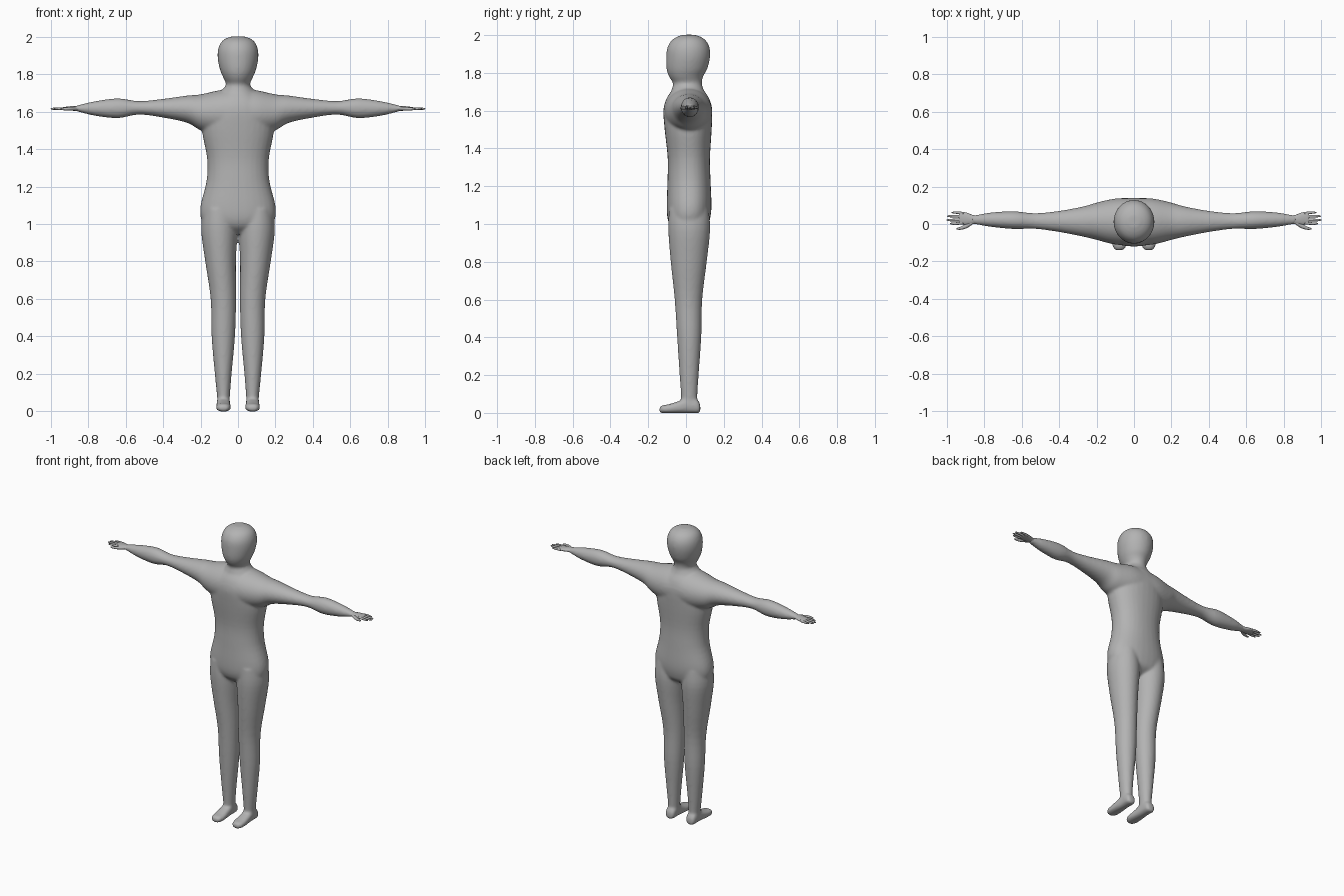
import bpy, bmesh, math

skin = bpy.data.materials.new("plain grey")
skin.diffuse_color = (0.45, 0.45, 0.45, 1)


def spline(rows, steps):
    """Catmull-Rom through rows of numbers."""
    out = []
    for i in range(len(rows) - 1):
        p0, p1 = rows[max(i - 1, 0)], rows[i]
        p2, p3 = rows[i + 1], rows[min(i + 2, len(rows) - 1)]
        for k in range(steps):
            t = k / steps
            out.append([b + 0.5 * t * (c - a + t * (2*a - 5*b + 4*c - d + t * (3*(b - c) + d - a)))
                        for a, b, c, d in zip(p0, p1, p2, p3)])
    return out + [list(rows[-1])]


def loft(bm, axis, rows, side=1, power=2.0, n=32, steps=4):
    """Rows are (position on axis, a_min, a_max, b_min, b_max); a and b are the other two axes."""
    others = [i for i in range(3) if i != axis]
    rings = []
    for p, a0, a1, b0, b1 in spline(rows, steps):
        ring = []
        for k in range(n):
            c, s = math.cos(2*math.pi*k/n), math.sin(2*math.pi*k/n)
            co = [0, 0, 0]
            co[axis] = p
            co[others[0]] = (a0+a1)/2 + (a1-a0)/2 * math.copysign(abs(c)**(2/power), c)
            co[others[1]] = (b0+b1)/2 + (b1-b0)/2 * math.copysign(abs(s)**(2/power), s)
            co[0] *= side
            ring.append(bm.verts.new(co))
        rings.append(ring)
    for r, q in zip(rings, rings[1:]):
        for k in range(n):
            j = (k + 1) % n
            bm.faces.new((r[k], r[j], q[j], q[k]))
    bm.faces.new(rings[0])
    bm.faces.new(rings[-1])


def finish(bm, name):
    bmesh.ops.recalc_face_normals(bm, faces=bm.faces)
    me = bpy.data.meshes.new(name)
    bm.to_mesh(me)
    bm.free()
    me.materials.append(skin)
    ob = bpy.data.objects.new(name, me)
    bpy.context.collection.objects.link(ob)
    return ob


body = bmesh.new()

# torso
loft(body, 2, [(.95, -.10, .10, -.04, .06), (.985, -.17, .17, -.08, .11), (1.03, -.198, .198, -.098, .128),
               (1.1, -.2, .2, -.102, .135), (1.23, -.168, .168, -.098, .13), (1.35, -.165, .165, -.097, .127),
               (1.5, -.192, .192, -.113, .136), (1.6, -.18, .18, -.12, .139), (1.66, -.14, .14, -.105, .125),
               (1.7, -.09, .09, -.08, .1)], power=2.2)

# neck and head
loft(body, 2, [(1.67, -.125, .125, -.09, .115), (1.715, -.085, .085, -.075, .092), (1.745, -.064, .064, -.069, .084),
               (1.78, -.078, .078, -.09, .09), (1.82, -.095, .095, -.103, .112), (1.88, -.108, .108, -.105, .127),
               (1.93, -.107, .107, -.1, .126), (1.968, -.092, .092, -.08, .108), (1.99, -.066, .066, -.05, .08),
               (2.002, -.03, .03, -.015, .045)])

for s in (1, -1):
    # arm, running into the chest
    loft(body, 0, [(0, -.115, .139, 1.47, 1.725), (.1, -.11, .136, 1.475, 1.714), (.2, -.085, .114, 1.5, 1.692),
                   (.27, -.068, .094, 1.54, 1.686), (.4, -.043, .07, 1.568, 1.668), (.53, -.026, .058, 1.584, 1.656),
                   (.64, -.027, .068, 1.565, 1.671), (.76, -.016, .062, 1.577, 1.656), (.84, -.003, .049, 1.596, 1.638),
                   (.865, 0, .048, 1.602, 1.632)], side=s)
    # leg
    loft(body, 2, [(1.08, .02, .185, -.09, .12), (.97, .004, .197, -.094, .128), (.8, .011, .175, -.081, .11),
                   (.6, .01, .146, -.06, .086), (.4, .016, .141, -.047, .081), (.2, .034, .124, -.034, .067),
                   (.08, .043, .112, -.026, .06), (.02, .045, .11, -.026, .06)], side=s)
    # foot
    loft(body, 1, [(.076, .058, .098, .002, .04), (.06, .045, .111, -.001, .07), (.01, .043, .112, -.001, .085),
                   (-.035, .041, .115, -.001, .064), (-.09, .038, .118, -.001, .046), (-.125, .044, .112, -.001, .04),
                   (-.141, .062, .096, .002, .03)], side=s, power=2.6)

# fuse the body into one soft skin
ob = finish(body, "body")
bpy.context.view_layer.objects.active = ob
ob.select_set(True)
m = ob.modifiers.new("fuse", "REMESH")
m.mode = "VOXEL"
m.voxel_size = 0.008
m = ob.modifiers.new("soften", "SMOOTH")
m.factor = 0.5
m.iterations = 8
for name in ("fuse", "soften"):
    bpy.ops.object.modifier_apply(modifier=name)
ob.data.shade_smooth()

# hands: palm, four fingers and thumb
for s, name in ((1, "left_hand"), (-1, "right_hand")):
    hand = bmesh.new()
    loft(hand, 0, [(.82, .003, .045, 1.604, 1.632), (.86, -.001, .048, 1.604, 1.631), (.89, -.005, .06, 1.605, 1.629),
                   (.925, -.002, .065, 1.607, 1.625), (.935, .004, .06, 1.61, 1.622)], side=s, n=20)
    for tip, y0, y1 in ((.983, .006, .002), (1.0, .023, .021), (.997, .04, .042), (.973, .056, .061)):
        loft(hand, 0, [(.91, y0-.008, y0+.008, 1.608, 1.624), (tip-.03, y1-.007, y1+.007, 1.609, 1.622),
                       (tip-.008, y1-.005, y1+.005, 1.61, 1.62), (tip, y1-.002, y1+.002, 1.613, 1.617)],
             side=s, n=12, steps=3)
    loft(hand, 0, [(.855, .003, .025, 1.607, 1.627), (.895, -.023, .002, 1.606, 1.625),
                   (.93, -.031, -.016, 1.607, 1.621), (.948, -.028, -.021, 1.611, 1.617)], side=s, n=12)
    finish(hand, name).data.shade_smooth()
